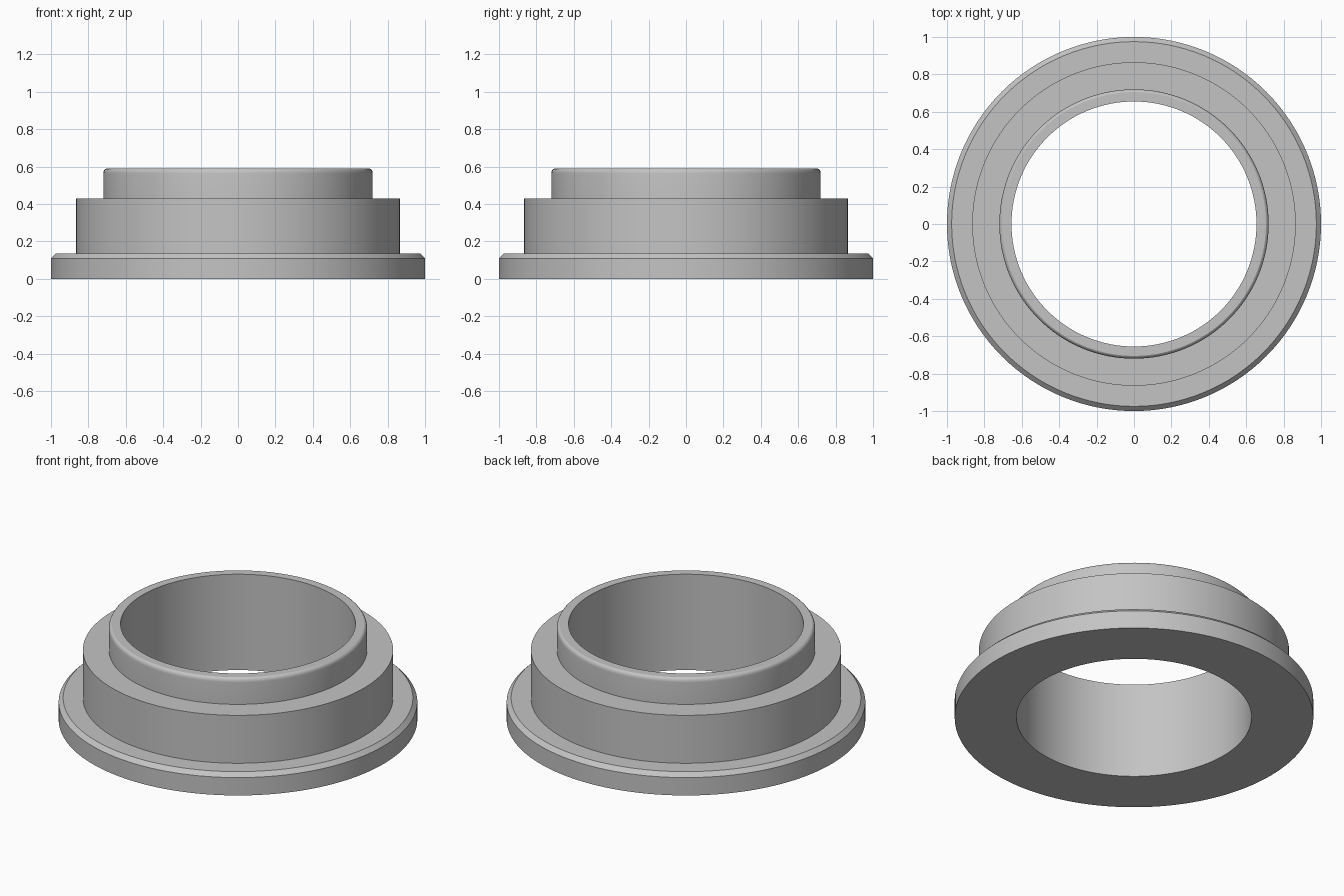
import bpy
import bmesh
import math

cube = bpy.data.objects.get("Cube")
if cube:
    bpy.data.objects.remove(cube, do_unlink=True)

SEGMENTS = 128
BORE = 0.655
HEIGHT = 0.59

# Single grey material
grey = bpy.data.materials.new("plain grey")
grey.use_nodes = True
colour = (0.55, 0.55, 0.55, 1)
grey.diffuse_color = colour
grey.node_tree.nodes["Principled BSDF"].inputs["Base Color"].default_value = colour

# Cross-section (radius, height): chamfered flange, shoulder, collar
profile = [
    (BORE, 0), (1, 0), (1, 0.11), (0.975, 0.135),
    (0.865, 0.135), (0.865, 0.43), (0.72, 0.43),
]
# Softly rounded lip on the collar
for i in range(5):
    a = math.radians(i * 15)
    profile.append((0.702 + 0.018 * math.cos(a), 0.564 + 0.026 * math.sin(a)))
profile += [(0.705, HEIGHT), (BORE, HEIGHT)]

# Revolve the closed section around the z axis
bm = bmesh.new()
rings = []
for s in range(SEGMENTS):
    a = math.tau * s / SEGMENTS
    rings.append([bm.verts.new((r * math.cos(a), r * math.sin(a), z)) for r, z in profile])
for s, ring in enumerate(rings):
    following = rings[(s + 1) % SEGMENTS]
    for i in range(len(profile)):
        j = (i + 1) % len(profile)
        bm.faces.new((ring[i], following[i], following[j], ring[j]))
bmesh.ops.recalc_face_normals(bm, faces=bm.faces)

mesh = bpy.data.meshes.new("flanged_bushing")
bm.to_mesh(mesh)
bm.free()
mesh.materials.append(grey)
bushing = bpy.data.objects.new("flanged_bushing", mesh)
bpy.context.collection.objects.link(bushing)

# Smooth walls with crisp rims
bpy.ops.object.select_all(action="DESELECT")
bushing.select_set(True)
bpy.context.view_layer.objects.active = bushing
bpy.ops.object.shade_smooth_by_angle(angle=math.radians(25))
